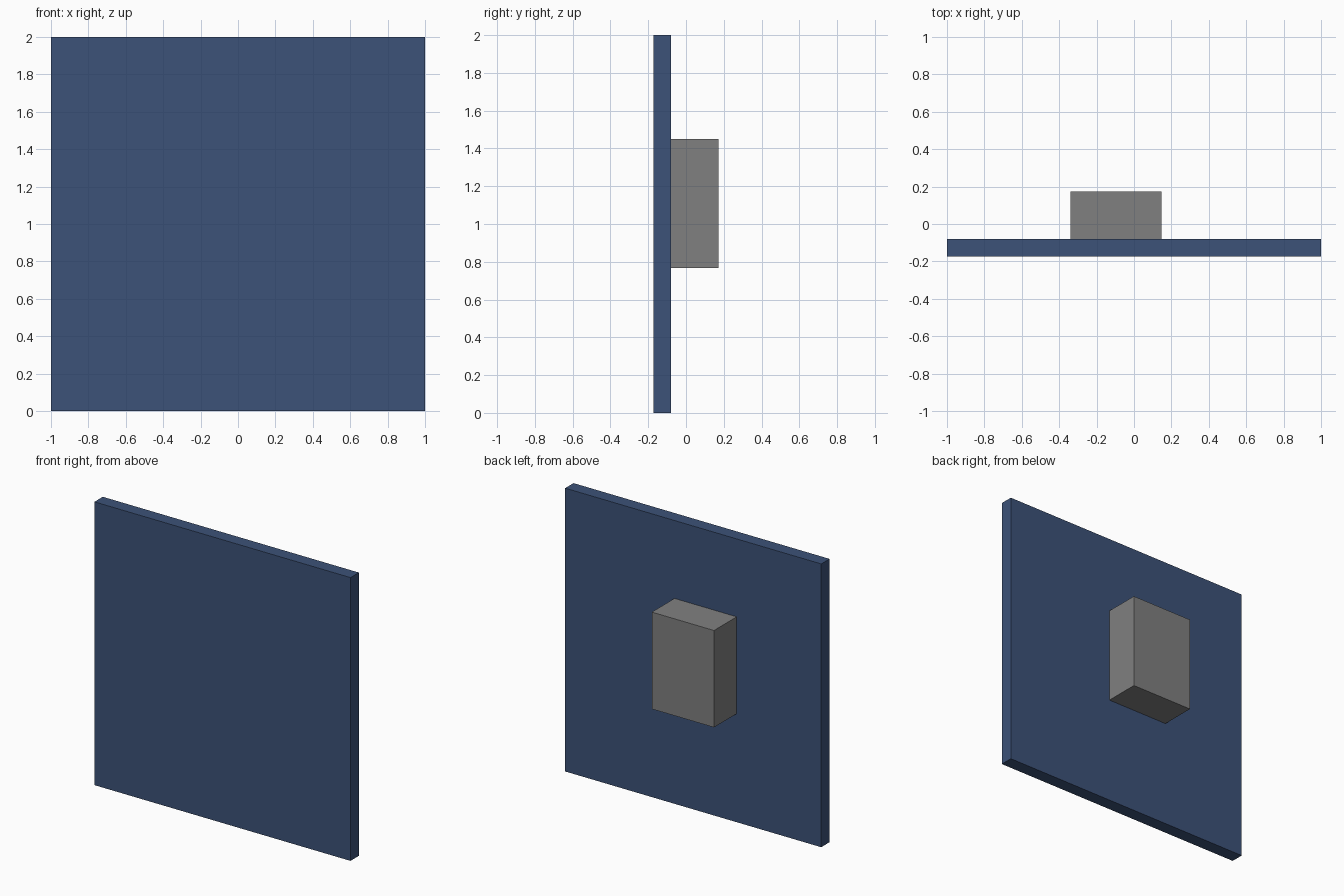
import bpy
import bmesh
from mathutils import Vector

if "Cube" in bpy.data.objects:
    bpy.data.objects.remove(bpy.data.objects["Cube"])


def material(name, rgb):
    mat = bpy.data.materials.new(name)
    mat.diffuse_color = (*rgb, 1.0)
    mat.use_nodes = True
    mat.node_tree.nodes["Principled BSDF"].inputs["Base Color"].default_value = mat.diffuse_color
    return mat


def box(name, low, high, mat):
    """Axis-aligned box between two opposite corners."""
    low, high = Vector(low), Vector(high)
    bm = bmesh.new()
    bmesh.ops.create_cube(bm, size=1.0)
    bmesh.ops.scale(bm, vec=high - low, verts=bm.verts)
    bmesh.ops.translate(bm, vec=(low + high) / 2, verts=bm.verts)
    mesh = bpy.data.meshes.new(name)
    bm.to_mesh(mesh)
    bm.free()
    mesh.materials.append(mat)
    obj = bpy.data.objects.new(name, mesh)
    bpy.context.collection.objects.link(obj)
    return obj


blue = material("slate blue", (0.045, 0.084, 0.188))
grey = material("mid grey", (0.216, 0.216, 0.216))

# Thin square panel facing the front
box("panel", (-1.0, -0.173, 0.0), (1.0, -0.08, 2.0), blue)

# Housing on the back of the panel, slightly off centre
box("rear_housing", (-0.34, -0.08, 0.766), (0.146, 0.173, 1.45), grey)
